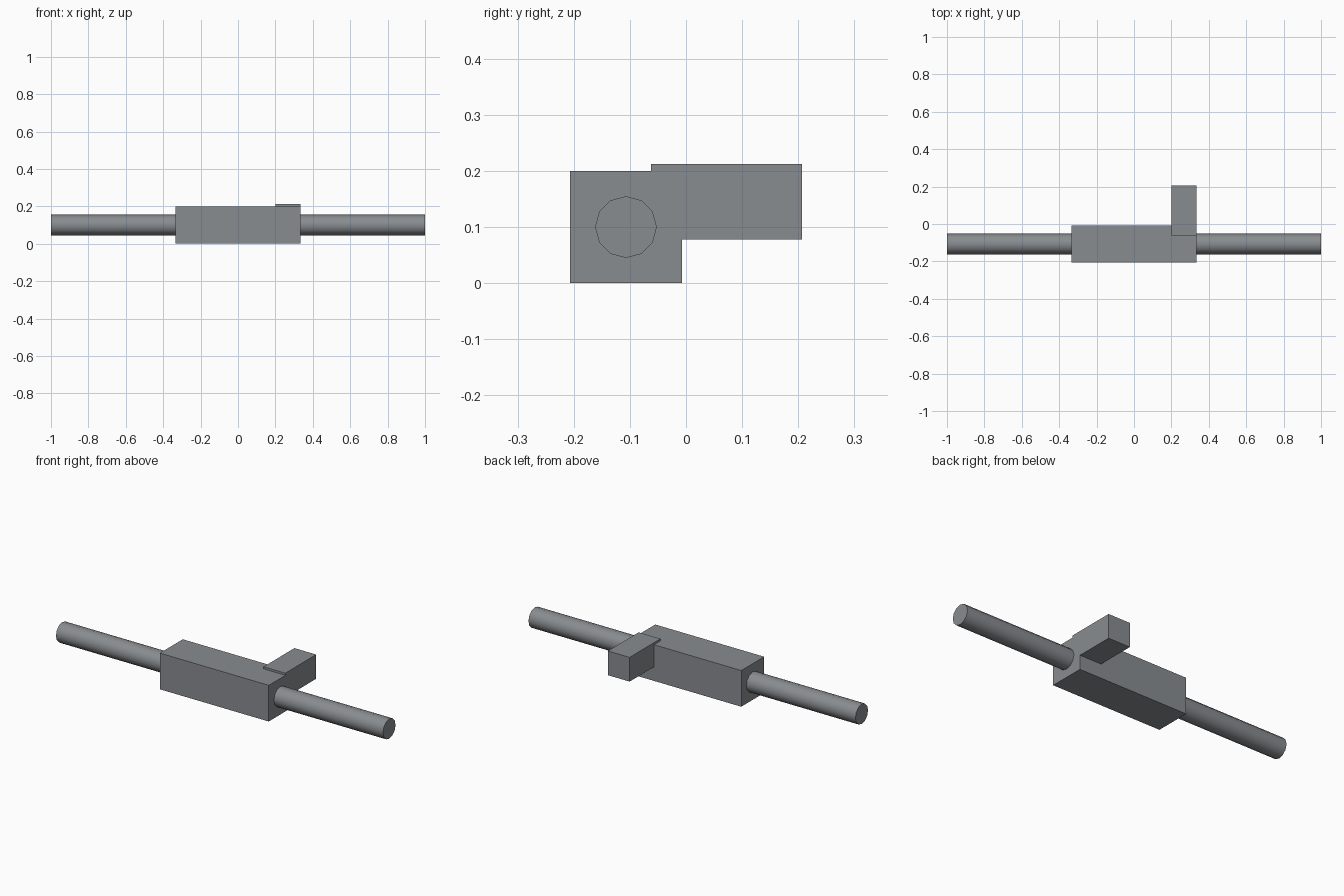
import bpy
import math

if "Cube" in bpy.data.objects:
    bpy.data.objects.remove(bpy.data.objects["Cube"])

steel = bpy.data.materials.new("steel_grey")
steel.diffuse_color = (0.25, 0.265, 0.28, 1)
steel.use_nodes = True
steel.node_tree.nodes["Principled BSDF"].inputs["Base Color"].default_value = steel.diffuse_color


def finish(name):
    obj = bpy.context.object
    obj.name = name
    obj.data.materials.append(steel)
    return obj


def box(name, low, high):
    centre = [(a + b) / 2 for a, b in zip(low, high)]
    bpy.ops.mesh.primitive_cube_add(size=1, location=centre)
    bpy.context.object.scale = [b - a for a, b in zip(low, high)]
    bpy.ops.object.transform_apply(location=False, rotation=False, scale=True)
    return finish(name)


# Central block
box("body_block", (-0.333, -0.207, 0), (0.333, -0.007, 0.2))

# Side arm, standing slightly proud of the block's top
box("side_arm", (0.2, -0.062, 0.078), (0.333, 0.207, 0.212))

# Twelve-sided rod running through the block
bpy.ops.mesh.primitive_cylinder_add(vertices=12, radius=0.055, depth=2,
                                    location=(0, -0.107, 0.1),
                                    rotation=(0, math.pi / 2, 0))
finish("rod")
bpy.ops.object.shade_smooth_by_angle(angle=math.radians(40))
